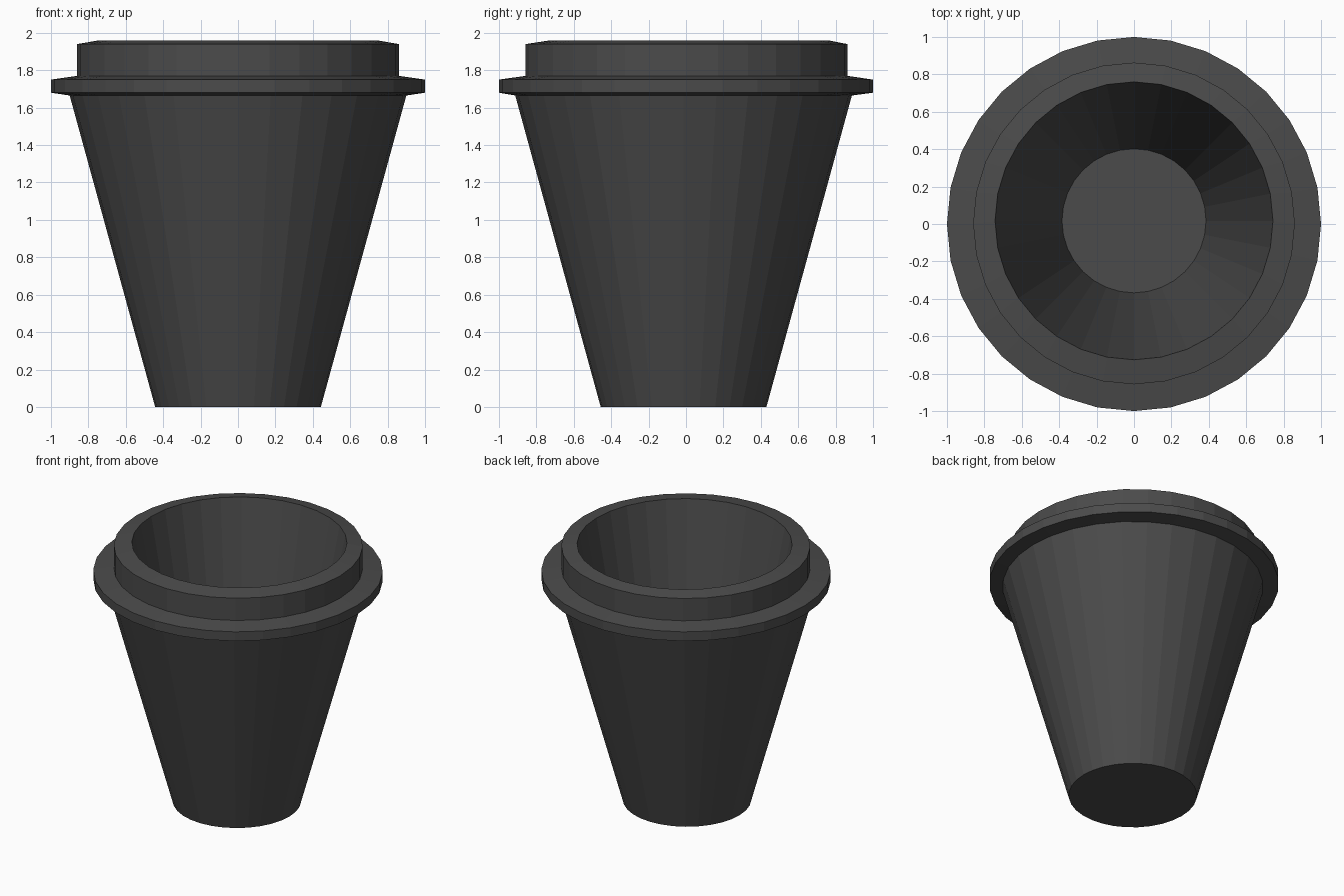
import bpy, bmesh
from math import cos, sin, tau

if "Cube" in bpy.data.objects:
    bpy.data.objects.remove(bpy.data.objects["Cube"])

SIDES = 32
dark = bpy.data.materials.new("dark_grey")
dark.diffuse_color = (0.07, 0.07, 0.07, 1)
dark.use_nodes = True
dark.node_tree.nodes["Principled BSDF"].inputs["Base Color"].default_value = dark.diffuse_color


def revolve(name, profile, cap_first=False, cap_last=False):
    """Lathe a list of (radius, z, y offset) rings into a flat-shaded object."""
    bm = bmesh.new()
    rings = [[bm.verts.new((r * cos(tau * i / SIDES), r * sin(tau * i / SIDES) + dy, z))
              for i in range(SIDES)] for r, z, dy in profile]
    for low, high in zip(rings, rings[1:]):
        for i in range(SIDES):
            j = (i + 1) % SIDES
            bm.faces.new((low[i], low[j], high[j], high[i]))
    if cap_first:
        bm.faces.new(rings[0][::-1])
    if cap_last:
        bm.faces.new(rings[-1])
    mesh = bpy.data.meshes.new(name)
    bm.to_mesh(mesh)
    bm.free()
    mesh.materials.append(dark)
    obj = bpy.data.objects.new(name, mesh)
    bpy.context.collection.objects.link(obj)
    return obj


# Tapered outer wall with closed base
revolve("cup_wall", [(0.443, 0, -0.013), (0.90, 1.665, -0.013)], cap_first=True)

# Projecting flange and raised collar with a gently sloped top
revolve("flange_and_collar", [
    (0.90, 1.665, -0.013), (1.0, 1.68, 0), (1.0, 1.75, 0),
    (0.86, 1.77, 0.003), (0.86, 1.94, 0.003), (0.743, 1.96, 0.017)])

# Inner wall and floor
revolve("cup_interior", [(0.743, 1.96, 0.017), (0.385, 0.06, 0.017)], cap_last=True)
